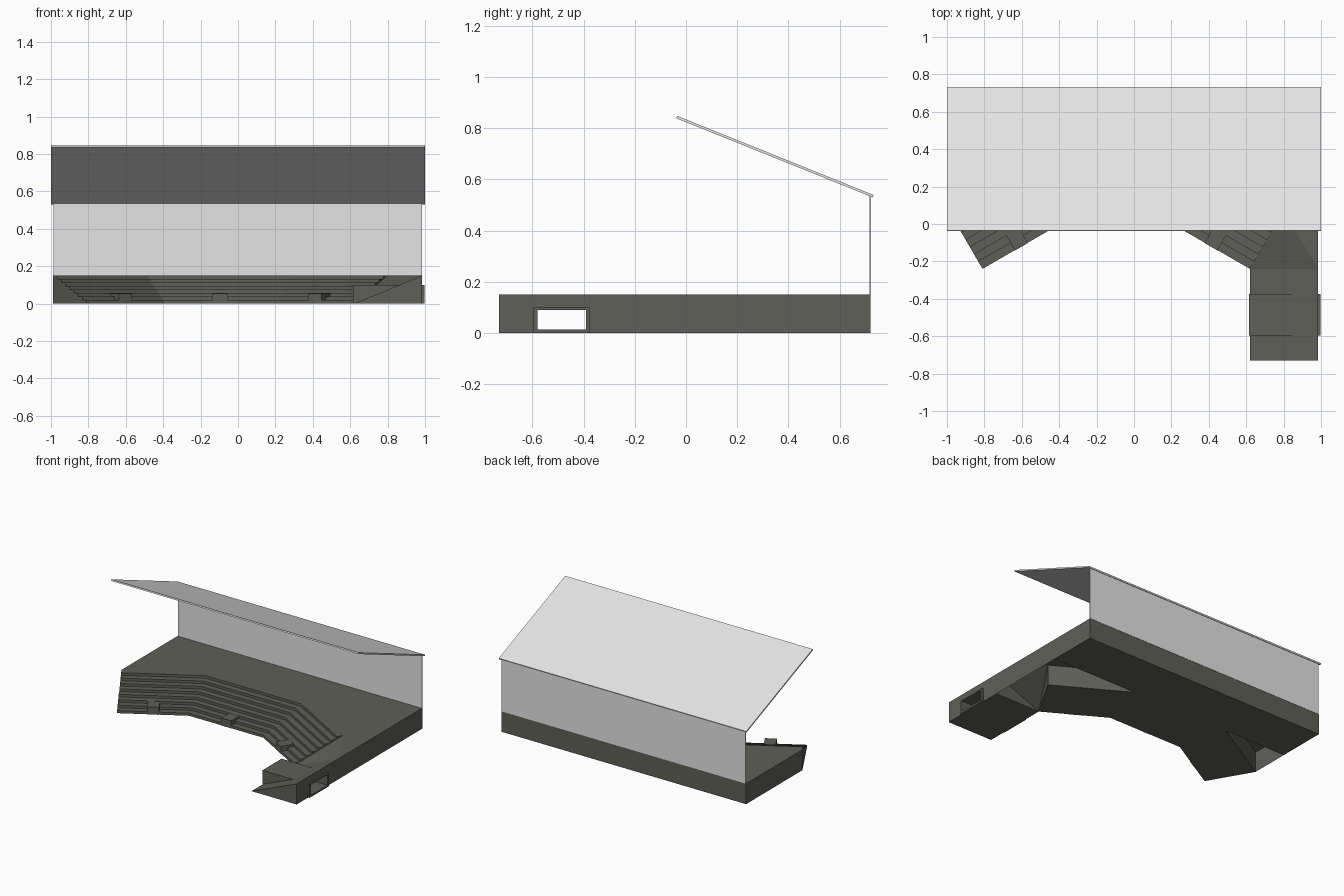
import bpy, bmesh, math
from mathutils import Matrix, Vector

if "Cube" in bpy.data.objects:
    bpy.data.objects.remove(bpy.data.objects["Cube"])


def material(name, rgb):
    m = bpy.data.materials.new(name)
    m.diffuse_color = (*rgb, 1)
    m.use_nodes = True
    m.node_tree.nodes["Principled BSDF"].inputs["Base Color"].default_value = m.diffuse_color
    return m


CONCRETE = material("dark concrete", (0.115, 0.115, 0.098))
METAL = material("pale metal", (0.78, 0.78, 0.78))
H = 0.15       # deck height
STEPS = 8


def make(name, faces, mat):
    """Object from a list of polygons, with shared corners merged."""
    bm = bmesh.new()
    for f in faces:
        bm.faces.new([bm.verts.new(p) for p in f])
    bmesh.ops.remove_doubles(bm, verts=bm.verts, dist=1e-5)
    bmesh.ops.recalc_face_normals(bm, faces=bm.faces)
    me = bpy.data.meshes.new(name)
    bm.to_mesh(me)
    bm.free()
    me.materials.append(mat)
    ob = bpy.data.objects.new(name, me)
    bpy.context.collection.objects.link(ob)
    return ob


def box(name, lo, hi, mat, matrix=None):
    bm = bmesh.new()
    bmesh.ops.create_cube(bm, size=1)
    lo, hi = Vector(lo), Vector(hi)
    for v in bm.verts:
        v.co = Vector([l + (c + 0.5) * (h - l) for l, h, c in zip(lo, hi, v.co)])
    if matrix:
        bm.transform(matrix)
    me = bpy.data.meshes.new(name)
    bm.to_mesh(me)
    bm.free()
    me.materials.append(mat)
    ob = bpy.data.objects.new(name, me)
    bpy.context.collection.objects.link(ob)
    return ob


def at(p, z):
    return (p[0], p[1], z)


def wall(a, b):
    return [at(a, 0), at(b, 0), at(b, H), at(a, H)]


def cut(ob, cutter):
    m = ob.modifiers.new("opening", 'BOOLEAN')
    m.operation = 'DIFFERENCE'
    m.solver = 'EXACT'
    m.object = cutter


# front (pitch side) and back edges of the three stepped sections
front = [(-0.81, -0.24), (-0.395, 0), (0.205, 0), (0.62, -0.24)]
back = [(-0.99, 0.07), (-0.49, 0.36), (0.30, 0.36), (0.80, 0.07)]


def point(k, t, z):
    f, b = front[k], back[k]
    return (f[0] + (b[0] - f[0]) * t, f[1] + (b[1] - f[1]) * t, z)


# stepped terraces: risers and treads along each section, closed underneath
profile = [(0, 0)]
for i in range(STEPS):
    z = H * (i + 1) / STEPS
    profile += [(i / STEPS, z), ((i + 1) / STEPS, z)]
faces = []
for k in range(3):
    for (t0, z0), (t1, z1) in zip(profile, profile[1:]):
        faces.append([point(k, t0, z0), point(k + 1, t0, z0),
                      point(k + 1, t1, z1), point(k, t1, z1)])
    faces.append([at(front[k], 0), at(front[k + 1], 0), at(back[k + 1], 0), at(back[k], 0)])
    faces.append(wall(back[k], back[k + 1]))
for k in (0, 3):
    faces.append([point(k, t, z) for t, z in profile] + [at(back[k], 0)])
make("stepped_terraces", faces, CONCRETE)

# flat deck behind the terraces
corner = (0.985, -0.24)
rear = [(0.985, 0.72), (-0.99, 0.72)]
make("upper_deck", [[at(p, H) for p in back + [corner] + rear]], CONCRETE)

# outer walls and the floored rear block
make("deck_walls", [wall(corner, rear[0]), wall(rear[0], rear[1]), wall(rear[1], back[0])], CONCRETE)
l, r = (-0.99, 0.36), (0.985, 0.36)
make("rear_block", [[at(p, 0) for p in (l, r, *rear)],
                    wall(l, back[1]), wall(back[2], r)], CONCRETE)

# plain sloping corner between the terraces and the side wing
make("corner_slope", [[at(front[3], 0), at(corner, H), at(back[3], H)]], CONCRETE)

# side wing: wedge rising outward
tri = [(0.62, 0), (0.985, 0), (0.985, H)]
a = [(x, -0.73, z) for x, z in tri]
b = [(x, -0.24, z) for x, z in tri]
wing = make("side_wing", [a, b] + [[a[i], a[(i + 1) % 3], b[(i + 1) % 3], b[i]] for i in range(3)], CONCRETE)

# tunnel passing through the wing
tunnel = box("tunnel", (0.615, -0.597, 0), (0.996, -0.375, 0.1), CONCRETE)
cutter = box("tunnel_cutter", (0.5, -0.58, 0.014), (1.1, -0.39, 0.09), CONCRETE)
cutter.hide_render = True
cutter.display_type = 'WIRE'
cut(wing, cutter)
cut(tunnel, cutter)

# small entrance box in the middle of each section
for k, side in enumerate(("left", "middle", "right")):
    p, q = Vector(front[k]), Vector(front[k + 1])
    mid, d = (p + q) / 2, q - p
    mat = Matrix.Translation((mid.x, mid.y, 0)) @ Matrix.Rotation(math.atan2(d.y, d.x), 4, 'Z')
    box(f"{side}_entrance", (-0.04, -0.002, 0), (0.04, 0.125, 0.055), CONCRETE, mat)

# rear screen and sloping roof
box("rear_screen", (-0.987, 0.716, H), (0.985, 0.722, 0.538), METAL)
tilt = math.atan2(0.535 - 0.845, 0.77)
length = math.hypot(0.77, 0.31)
roof = Matrix.Translation((0, -0.036, 0.843)) @ Matrix.Rotation(tilt, 4, 'X')
box("roof", (-1, 0, -0.005), (1, length - 0.003, 0.005), METAL, roof)
